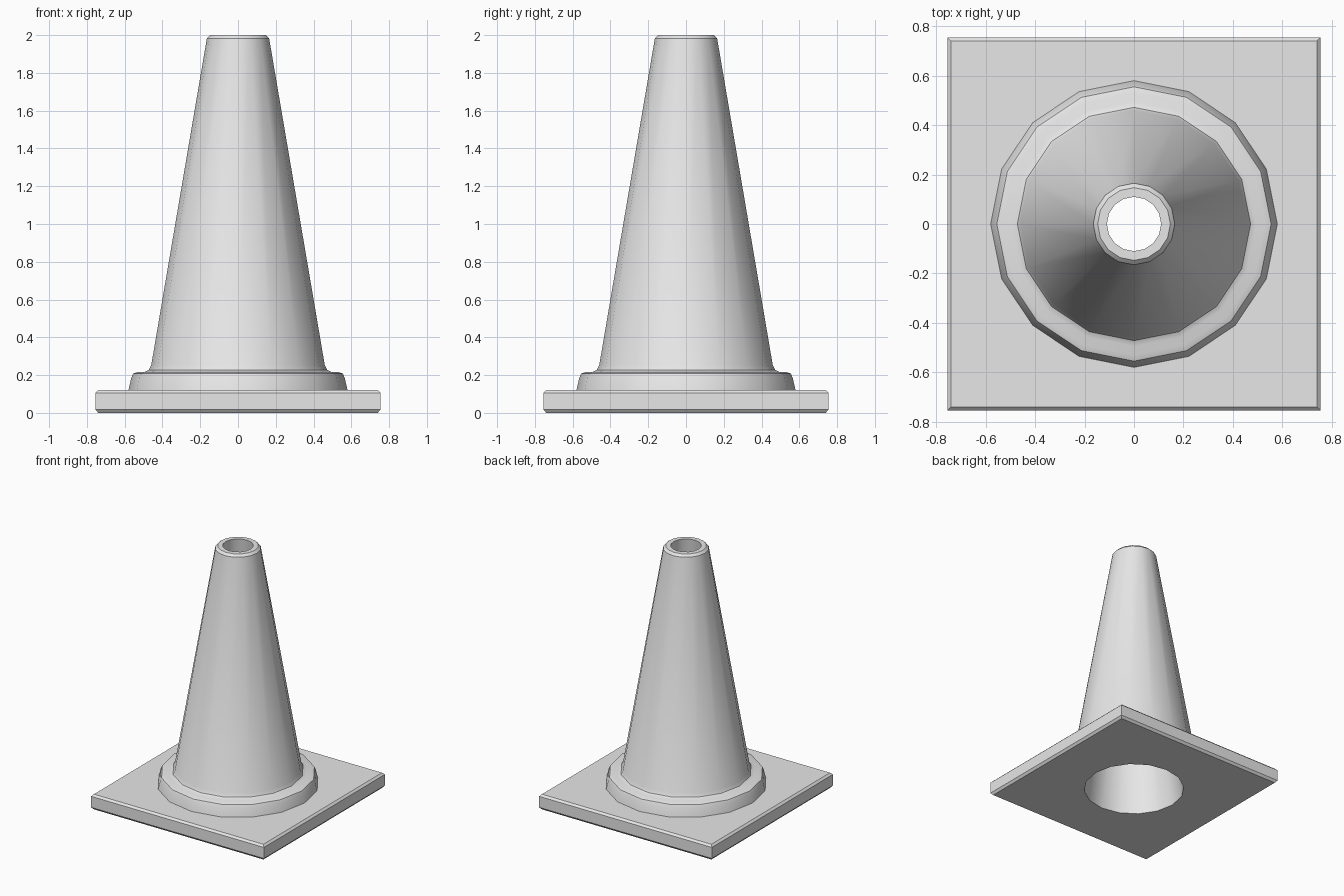
import bpy
import bmesh
from math import cos, sin, pi, radians

cube = bpy.data.objects.get("Cube")
if cube:
    bpy.data.objects.remove(cube, do_unlink=True)

SIDES = 16

grey = bpy.data.materials.new("light_grey")
grey.use_nodes = True
grey.diffuse_color = (0.8, 0.8, 0.8, 1)
grey.node_tree.nodes["Principled BSDF"].inputs["Base Color"].default_value = (0.8, 0.8, 0.8, 1)


def lathe(name, profile):
    """Sweep (radius, height, is_square) points around z, square rings follow a box outline."""
    bm = bmesh.new()
    rings = []
    for radius, z, square in profile:
        ring = []
        for i in range(SIDES):
            c, s = cos(2 * pi * i / SIDES), sin(2 * pi * i / SIDES)
            r = radius / max(abs(c), abs(s)) if square else radius
            ring.append(bm.verts.new((r * c, r * s, z)))
        rings.append(ring)
    for a, b in zip(rings, rings[1:]):
        for i in range(SIDES):
            j = (i + 1) % SIDES
            bm.faces.new((a[i], a[j], b[j], b[i]))
    mesh = bpy.data.meshes.new(name)
    bm.to_mesh(mesh)
    bm.free()
    mesh.materials.append(grey)
    obj = bpy.data.objects.new(name, mesh)
    bpy.context.collection.objects.link(obj)
    bpy.ops.object.select_all(action='DESELECT')
    obj.select_set(True)
    bpy.context.view_layer.objects.active = obj
    bpy.ops.object.shade_smooth_by_angle(angle=radians(32))
    return obj


# Square base plate with chamfered rims and a round hole underneath
HOLE = 0.37
lathe("base_plate", [
    (HOLE, 0, False),
    (0.74, 0, True),
    (0.755, 0.018, True),
    (0.755, 0.105, True),
    (0.74, 0.12, True),
    (0.58, 0.12, False),
])

# Hollow cone: collar, fillet, tapered wall, rim, then the inner wall
lathe("cone_body", [(r, z, False) for r, z in [
    (0.58, 0.12),
    (0.565, 0.185),
    (0.555, 0.208),
    (0.53, 0.217),
    (0.495, 0.217),
    (0.472, 0.228),
    (0.459, 0.255),
    (0.165, 1.982),
    (0.147, 2.0),
    (0.11, 2.0),
    (HOLE, 0),
]])
